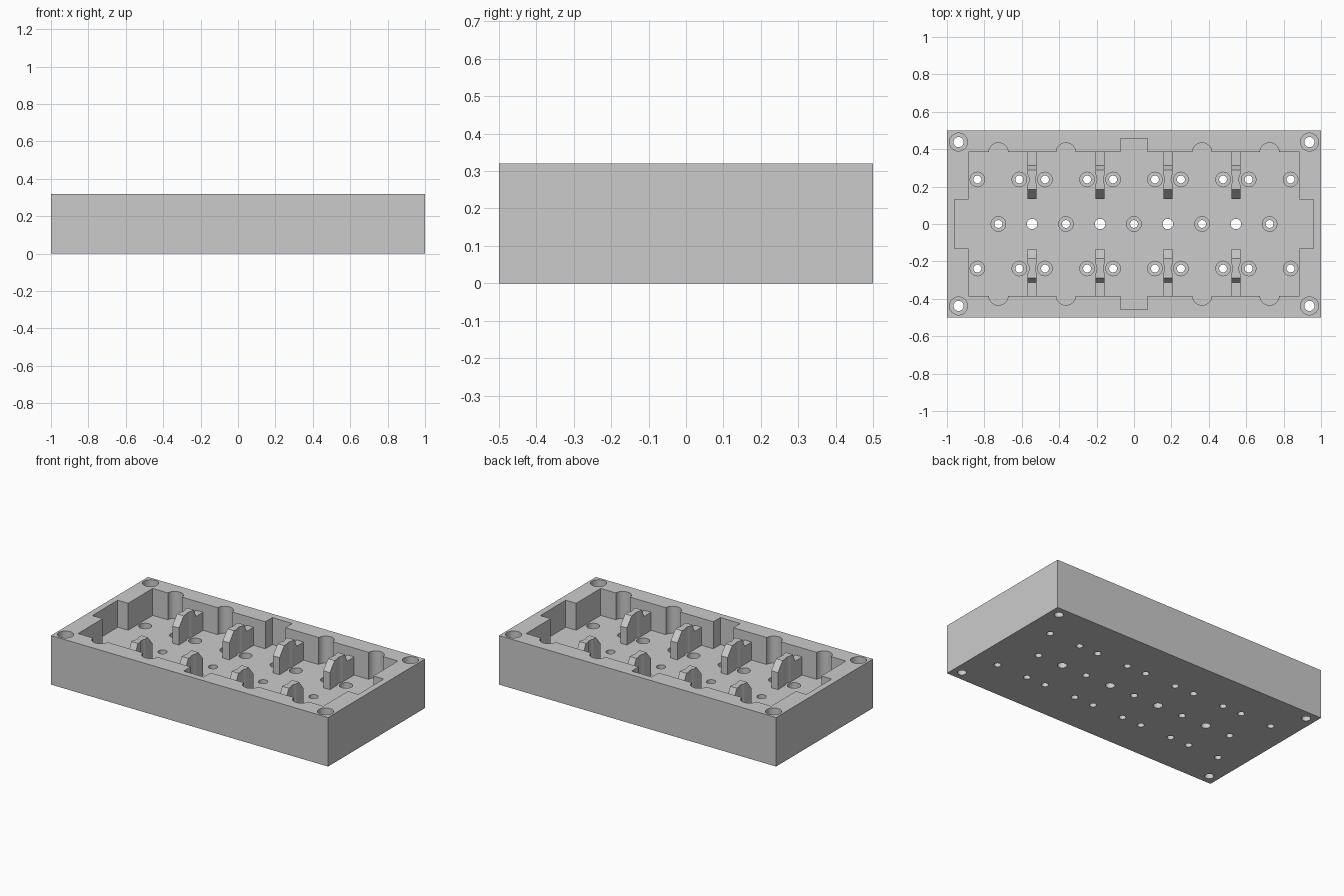
import bpy, bmesh, math

if "Cube" in bpy.data.objects:
    bpy.data.objects.remove(bpy.data.objects["Cube"])

H = 0.32        # block height
FLOOR = 0.144   # pocket floor height

grey = bpy.data.materials.new("light grey")
grey.diffuse_color = (0.6, 0.6, 0.6, 1)
grey.use_nodes = True
grey.node_tree.nodes["Principled BSDF"].inputs["Base Color"].default_value = grey.diffuse_color


def make_object(name, bm):
    bmesh.ops.recalc_face_normals(bm, faces=bm.faces)
    me = bpy.data.meshes.new(name)
    bm.to_mesh(me)
    bm.free()
    me.materials.append(grey)
    ob = bpy.data.objects.new(name, me)
    bpy.context.collection.objects.link(ob)
    return ob


def prism(bm, points, offset):
    """Closed solid from a 3D outline swept along an offset."""
    a = [bm.verts.new(p) for p in points]
    b = [bm.verts.new([c + d for c, d in zip(p, offset)]) for p in points]
    for i in range(len(a)):
        j = (i + 1) % len(a)
        bm.faces.new((a[i], a[j], b[j], b[i]))
    bm.faces.new(a[::-1])
    bm.faces.new(b)


def lathe(bm, x, y, profile, n=32):
    """Closed solid of revolution from (radius, z) pairs, bottom to top."""
    rings = [[bm.verts.new((x + r * math.cos(2 * math.pi * i / n),
                            y + r * math.sin(2 * math.pi * i / n), z))
              for i in range(n)] for r, z in profile]
    for a, b in zip(rings, rings[1:]):
        for i in range(n):
            j = (i + 1) % n
            bm.faces.new((a[i], a[j], b[j], b[i]))
    bm.faces.new(rings[0][::-1])
    bm.faces.new(rings[-1])


def cut(ob, cutter):
    mod = ob.modifiers.new("cut", 'BOOLEAN')
    mod.operation = 'DIFFERENCE'
    mod.solver = 'EXACT'
    mod.object = cutter
    bpy.context.view_layer.update()
    dg = bpy.context.evaluated_depsgraph_get()
    me = bpy.data.meshes.new_from_object(ob.evaluated_get(dg))
    ob.modifiers.clear()
    ob.data = me


# block
bm = bmesh.new()
prism(bm, [(-1, -.5, 0), (1, -.5, 0), (1, .5, 0), (-1, .5, 0)], (0, 0, H))
block = make_object("block", bm)

# pocket outline: one quarter, mirrored to all four
quarter = [(.96, .131), (.885, .131), (.885, .385)]
for cx in (.725, .364):
    for i in range(17):
        a = math.pi * i / 16
        quarter.append((cx + .051 * math.cos(a), .385 + .049 * math.sin(a)))
quarter += [(.072, .385), (.072, .457)]
half = quarter + [(-x, y) for x, y in reversed(quarter)]
outline = half + [(x, -y) for x, y in reversed(half)]
bm = bmesh.new()
prism(bm, [(x, y, FLOOR) for x, y in outline], (0, 0, .3))
pocket = make_object("pocket_cutter", bm)

# screw holes: corners, counterbored floor holes, plain centre holes
bm = bmesh.new()
for sx in (-1, 1):
    for sy in (-1, 1):
        lathe(bm, sx * .938, sy * .438,
              [(.027, -.05), (.027, H - .1), (.048, H - .1), (.048, H + .05)])
bored = [(s * x, t * .238) for s in (-1, 1) for t in (-1, 1)
         for x in (.112, .251, .476, .613, .837)]
bored += [(x, 0) for x in (-.725, -.364, 0, .364, .725)]
for x, y in bored:
    lathe(bm, x, y, [(.021, -.05), (.021, FLOOR - .05),
                     (.039, FLOOR - .05), (.039, FLOOR + .05)])
for x in (-.545, -.181, .181, .545):
    lathe(bm, x, 0, [(.028, -.05), (.028, FLOOR + .05)])
holes = make_object("hole_cutter", bm)

cut(block, pocket)
cut(block, holes)

# clearance around the screw heads beside each fin
bm = bmesh.new()
for x, y in bored:
    if y:
        lathe(bm, x, y, [(.052, .05), (.052, .5)])
clearance = make_object("clearance_cutter", bm)

# support fins along the front and back walls
fin_profile = [(.135, FLOOR - .01), (.135, .255), (.184, .315), (.288, .315),
               (.313, .262), (.39, .262), (.39, FLOOR - .01)]
parts = [block]
for side, label in ((1, "back"), (-1, "front")):
    for k, x in enumerate((-.545, -.181, .181, .545)):
        bm = bmesh.new()
        prism(bm, [(x - .024, side * y, z) for y, z in fin_profile], (.048, 0, 0))
        fin = make_object(f"{label}_fin_{k + 1}", bm)
        cut(fin, clearance)
        parts.append(fin)

for helper in (pocket, holes, clearance):
    bpy.data.objects.remove(helper, do_unlink=True)
bpy.context.view_layer.update()

# smooth round walls, sharp corners
for ob in parts:
    ob.select_set(True)
bpy.context.view_layer.objects.active = block
bpy.ops.object.shade_smooth_by_angle(angle=math.radians(30))
